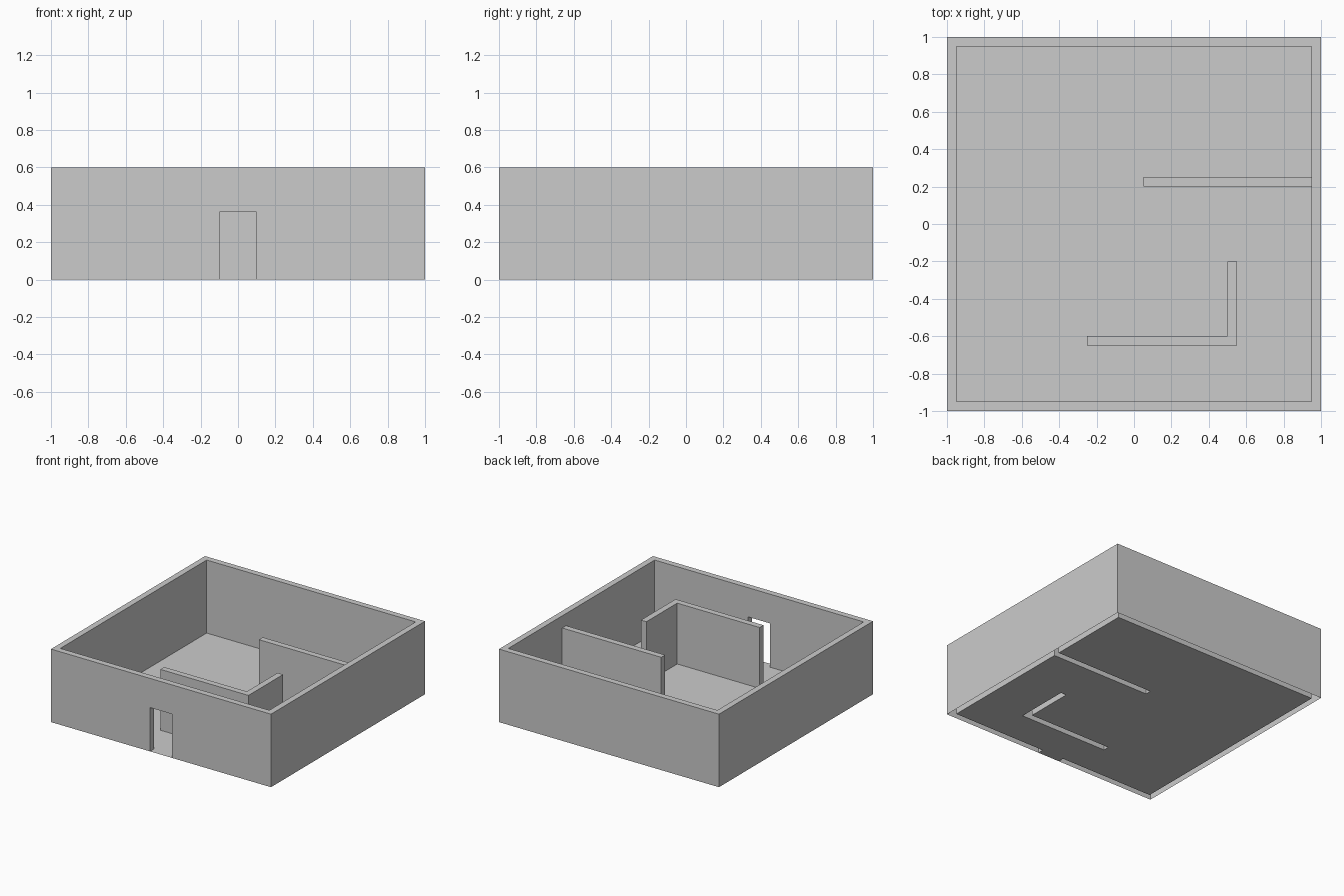
import bpy, bmesh, math
from mathutils import Vector

if "Cube" in bpy.data.objects:
    bpy.data.objects.remove(bpy.data.objects["Cube"])

# Plan layout as boxes: x0, x1, y0, y1, z0, z1
H, P, DOOR = 0.6, 0.5, 0.36
WALLS = {
    "outer_walls": [
        (-1, -0.95, -1, 1, 0, H), (0.95, 1, -1, 1, 0, H),      # sides
        (-1, 1, 0.95, 1, 0, H),                                # back
        (-1, -0.1, -1, -0.95, 0, H), (0.1, 1, -1, -0.95, 0, H),  # beside door
        (-0.1, 0.1, -1, -0.95, DOOR, H),                       # above door
    ],
    "straight_partition": [(0.05, 0.95, 0.2, 0.25, 0, P)],
    "corner_partition": [(-0.25, 0.55, -0.65, -0.6, 0, P),
                         (0.5, 0.55, -0.6, -0.2, 0, P)],
}

boxes = [b for group in WALLS.values() for b in group]
grid = [sorted({v for b in boxes for v in b[2 * a:2 * a + 2]}) for a in range(3)]


def part_at(p):
    for name, group in WALLS.items():
        for b in group:
            if all(b[2 * a] < p[a] < b[2 * a + 1] for a in range(3)):
                return name
    return None


meshes = {name: bmesh.new() for name in [*WALLS, "floor"]}


def add_face(name, lo, hi, axis, sign):
    # one grid rectangle on the given side of a cell
    u, v = (axis + 1) % 3, (axis + 2) % 3
    corners = []
    for i, j in ((0, 0), (1, 0), (1, 1), (0, 1)):
        p = Vector((0, 0, 0))
        p[axis] = hi[axis] if sign > 0 else lo[axis]
        p[u] = (lo[u], hi[u])[i]
        p[v] = (lo[v], hi[v])[j]
        corners.append(p)
    if sign < 0:
        corners.reverse()
    bm = meshes[name]
    bm.faces.new([bm.verts.new(p) for p in corners])


# Walls are shells open underneath; the floor fills the plan between them
spans = [list(zip(g, g[1:])) for g in grid]
for sx in spans[0]:
    for sy in spans[1]:
        for sz in spans[2]:
            lo, hi = [Vector(c) for c in zip(sx, sy, sz)]
            mid = (lo + hi) / 2
            name = part_at(mid)
            if name is None:
                if lo.z == 0:
                    add_face("floor", lo, Vector((hi.x, hi.y, 0)), 2, 1)
                continue
            for axis in range(3):
                for sign in (-1, 1):
                    if axis == 2 and sign < 0 and lo.z == 0:
                        continue
                    q = mid.copy()
                    q[axis] = (hi[axis] + 0.001) if sign > 0 else (lo[axis] - 0.001)
                    if part_at(q) is None:
                        add_face(name, lo, hi, axis, sign)

# Merge the grid rectangles into clean flat faces
for name, bm in meshes.items():
    bmesh.ops.remove_doubles(bm, verts=bm.verts[:], dist=0.0001)
    bmesh.ops.dissolve_limit(bm, angle_limit=math.radians(1),
                             verts=bm.verts[:], edges=bm.edges[:])
    me = bpy.data.meshes.new(name)
    bm.to_mesh(me)
    bm.free()
    bpy.context.collection.objects.link(bpy.data.objects.new(name, me))
